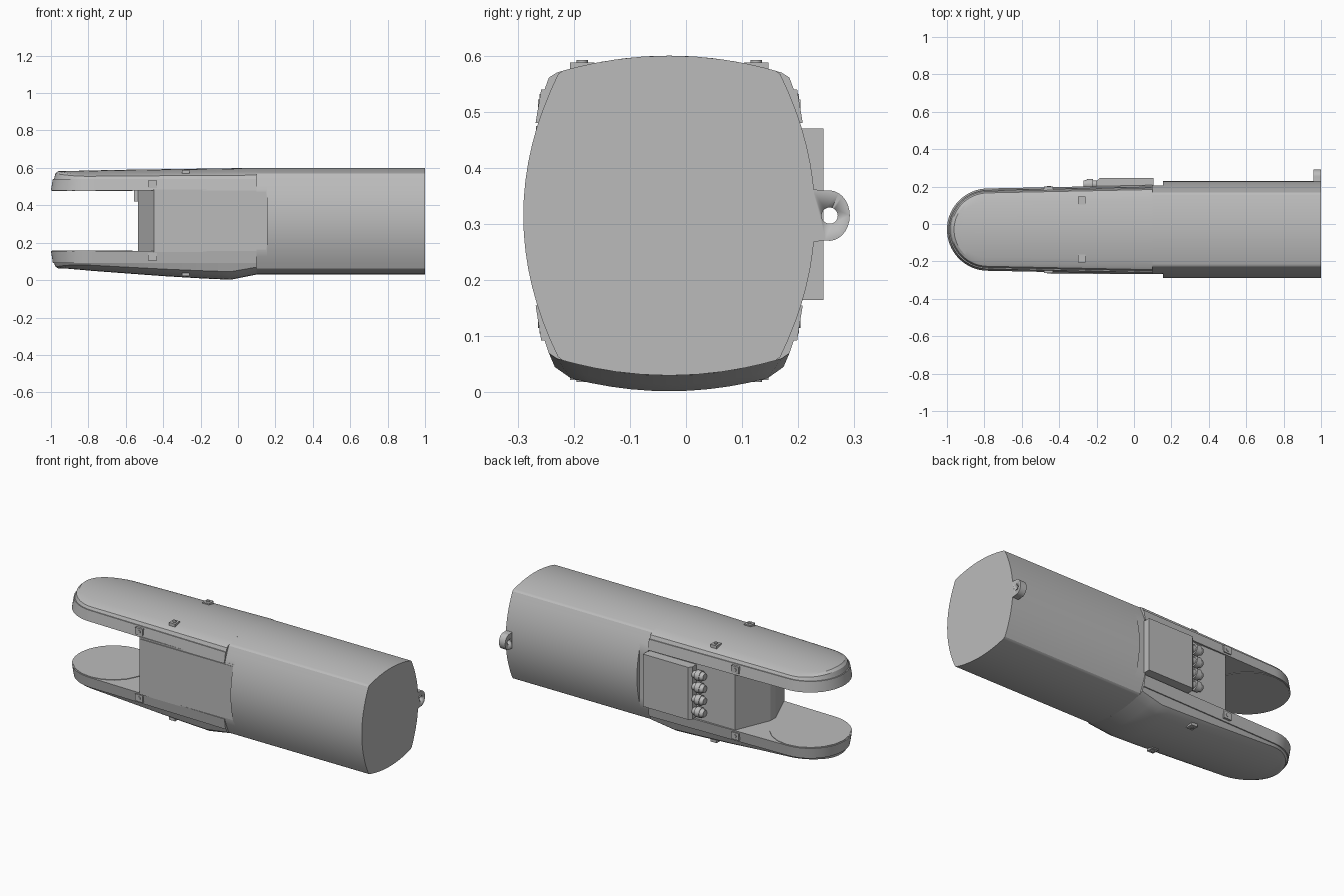
import bpy, bmesh, math
from mathutils import Matrix, Vector

if "Cube" in bpy.data.objects:
    bpy.data.objects.remove(bpy.data.objects["Cube"])

grey = bpy.data.materials.new("light_grey")
grey.use_nodes = True
COL = (0.5, 0.5, 0.5, 1)
grey.diffuse_color = COL
grey.node_tree.nodes["Principled BSDF"].inputs["Base Color"].default_value = COL
CY = -0.03          # centre line of the hull
ZC = 0.315          # mid height of the hull


def finish(name, bm, smooth=True, angle=25):
    bmesh.ops.remove_doubles(bm, verts=bm.verts, dist=1e-5)
    bmesh.ops.recalc_face_normals(bm, faces=bm.faces)
    me = bpy.data.meshes.new(name)
    bm.to_mesh(me)
    bm.free()
    me.materials.append(grey)
    ob = bpy.data.objects.new(name, me)
    bpy.context.collection.objects.link(ob)
    if smooth:
        bpy.ops.object.select_all(action='DESELECT')
        ob.select_set(True)
        bpy.context.view_layer.objects.active = ob
        bpy.ops.object.shade_smooth_by_angle(angle=math.radians(angle))
    return ob


def prism(name, loop, offset, smooth=False):
    """Extrude a closed 3D loop by an offset vector."""
    bm = bmesh.new()
    a = [bm.verts.new(p) for p in loop]
    b = [bm.verts.new(Vector(p) + Vector(offset)) for p in loop]
    n = len(a)
    bm.faces.new(a)
    bm.faces.new(b)
    for i in range(n):
        bm.faces.new((a[i], a[(i + 1) % n], b[(i + 1) % n], b[i]))
    return finish(name, bm, smooth)


def box(name, x, y, z):
    return prism(name, [(x[0], y[0], z[0]), (x[1], y[0], z[0]), (x[1], y[1], z[0]), (x[0], y[1], z[0])],
                 (0, 0, z[1] - z[0]))


def add_cyl(bm, centre, axis, r1, r2, depth):
    rot = Vector((0, 0, 1)).rotation_difference(Vector(axis)).to_matrix().to_4x4()
    bmesh.ops.create_cone(bm, cap_ends=True, segments=20, radius1=r1, radius2=r2, depth=depth,
                          matrix=Matrix.Translation(centre) @ rot)


def cyl(name, centre, axis, r1, r2, depth):
    bm = bmesh.new()
    add_cyl(bm, centre, axis, r1, r2, depth)
    return finish(name, bm)


def lerp(x, table):
    for (x0, v0), (x1, v1) in zip(table, table[1:]):
        if x <= x1:
            return v0 + (v1 - v0) * max(0, (x - x0) / (x1 - x0))
    return table[-1][1]


# Barrel section: bowed sides, shallow arched top and bottom
def section(x, limit=1.0):
    half = []
    for i in range(17):
        s = -1 + i / 8
        half.append((0.26 - 0.062 * s * s, ZC + 0.252 * s))
    crown = [(0.19 * math.cos(math.pi * i / 12), 0) for i in range(13)]
    top = [(w, 0.6 - 0.027 * (w / 0.19) ** 2) for w, _ in crown]
    side_r = [(w, z) for w, z in half]
    pts = side_r + top + [(-w, z) for w, z in reversed(half)]
    pts += [(-w, 2 * ZC - z) for w, z in top]
    return [(x, CY + max(-limit, min(limit, w)), z) for w, z in pts]


prism("rear_hull", section(0.155), (0.845, 0, 0), True)
prism("hull_collar", section(0.1, 0.236), (0.06, 0, 0), True)


# Jaws: round-nosed shells lofted along x, with a stepped rim and a crowned skin
def jaw(name, base_z, rim_z, crown, shoulder_inset):
    stations = [(-0.78 - 0.22 * math.cos(a), 0.22 * math.sin(a))
                for a in [math.pi / 2 * i / 16 for i in range(17)]]
    stations += [(x, lerp(x, [(-0.78, 0.22), (0.1, 0.238)])) for x in
                 (-0.6, -0.4, -0.2, -0.1, -0.04, 0.02, 0.06, 0.1)]
    sign = 1 if rim_z > base_z else -1
    bm = bmesh.new()
    rings = []
    for x, w in stations:
        def inset(d):
            if x < -0.78:
                k = (0.22 - d) / 0.22
                return -0.78 + (x + 0.78) * k, w * k
            return x, w - d
        d = shoulder_inset(x)
        zc = crown(x)
        pts = [(*inset(0), base_z), (*inset(0.01), rim_z), (*inset(0.016), rim_z)]
        sx, sw = inset(d)

        def skin(v):
            return zc - sign * 0.03 * (v / 0.2) ** 2
        mx, mw = inset(d * 0.35 + 0.0104)
        pts.append((mx, mw, rim_z + 0.7 * (skin(sw) - rim_z)))
        side = pts + [(sx, sw, skin(sw))]
        ring = [(px, -pw, pz) for px, pw, pz in side]
        ring += [(sx, sw * t / 5, skin(sw * t / 5)) for t in range(-4, 5)]
        ring += list(reversed(side))
        rings.append([bm.verts.new((px, CY + pw, pz)) for px, pw, pz in ring])
    for a, b in zip(rings, rings[1:]):
        for i in range(len(a)):
            j = (i + 1) % len(a)
            bm.faces.new((a[i], a[j], b[j], b[i]))
    bm.faces.new(rings[-1])
    bmesh.ops.dissolve_degenerate(bm, dist=1e-5, edges=bm.edges)
    return finish(name, bm, True, 22)


jaw("upper_jaw", 0.48, 0.54,
    lambda x: lerp(x, [(-0.95, 0.583), (-0.6, 0.59), (0.1, 0.6)]), lambda x: 0.038)
jaw("lower_jaw", 0.155, 0.092,
    lambda x: lerp(x, [(-0.95, 0.062), (-0.3, 0.014), (-0.04, 0.002), (0.1, 0.03)]),
    lambda x: lerp(x, [(-0.78, 0.04), (-0.04, 0.06), (0.1, 0.038)]))
for name, z in (("lower_jaw_disc", 0.155), ("upper_jaw_disc", 0.48)):
    cyl(name, (-0.78, CY, z), (0, 0, 1), 0.215, 0.215, 0.006)

# Core between the jaws, with a wedge-shaped nose
core = [(0.16, 0.232), (-0.45, 0.232), (-0.535, 0.03)]
loop = [(x, CY - w, 0.15) for x, w in core]
loop += [(x, CY + w - 0.012, 0.15) for x, w in reversed(core)]
prism("core_block", loop, (0, 0, 0.335))
box("core_nose_catch", (-0.555, -0.53), (CY - 0.03, CY + 0.03), (0.42, 0.485))
box("side_panel", (-0.445, 0.15), (CY - 0.237, CY - 0.2), (0.163, 0.475))

# Rear equipment case with chamfered front edge and four nozzles
prism("side_case", [(0.105, 0.17, 0.165), (-0.2, 0.17, 0.165), (-0.2, 0.228, 0.165),
                    (-0.185, 0.245, 0.165), (0.105, 0.245, 0.165)], (0, 0, 0.305))
for i in range(4):
    z = 0.21 + i * 0.071
    bm = bmesh.new()
    add_cyl(bm, (-0.21, 0.212, z), (1, 0, 0), 0.02, 0.02, 0.03)
    add_cyl(bm, (-0.235, 0.212, z), (1, 0, 0), 0.029, 0.029, 0.03)
    add_cyl(bm, (-0.26, 0.212, z), (1, 0, 0), 0.019, 0.026, 0.02)
    finish("nozzle_%d" % (i + 1), bm)

# Small fixing lugs: a block with a round stud, on the sides and on the skins
for s, side in ((-1, "front"), (1, "back")):
    for z, level in ((0.512, "upper"), (0.125, "lower")):
        y = CY + s * 0.216
        box("%s_%s_side_lug" % (level, side), (-0.48, -0.432),
            sorted((y, CY + s * 0.231)), (z - 0.02, z + 0.02))
        cyl("%s_%s_side_stud" % (level, side), (-0.455, CY + s * 0.23, z), (0, 1, 0), 0.01, 0.01, 0.008)
    for z, d, level in ((0.574, 1, "top"), (0.036, -1, "bottom")):
        y = CY + s * 0.155
        box("%s_%s_lug" % (level, side), (-0.3, -0.26), (y - 0.022, y + 0.022),
            sorted((z - d * 0.01, z + d * 0.014)))
        cyl("%s_%s_stud" % (level, side), (-0.28, y, z + d * 0.014), (0, 0, 1), 0.01, 0.01, 0.008)

# Rear hanging eye: flared tab with a round hole
outer = [(0.2, 0.25), (0.225, 0.268)]
outer += [(0.255 + 0.037 * math.cos(a), ZC + 0.045 * math.sin(a))
          for a in [math.radians(-100 + 200 * i / 16) for i in range(17)]]
outer += [(0.225, 0.362), (0.2, 0.38)]
eye = prism("hanging_eye", [(0.96, y, z) for y, z in outer], (0.04, 0, 0), True)
hole = cyl("eye_cutter", (0.98, 0.256, ZC), (1, 0, 0), 0.0145, 0.0145, 0.2)
hole.hide_render = True
hole.hide_viewport = True
cut = eye.modifiers.new("hole", 'BOOLEAN')
cut.operation = 'DIFFERENCE'
cut.object = hole
